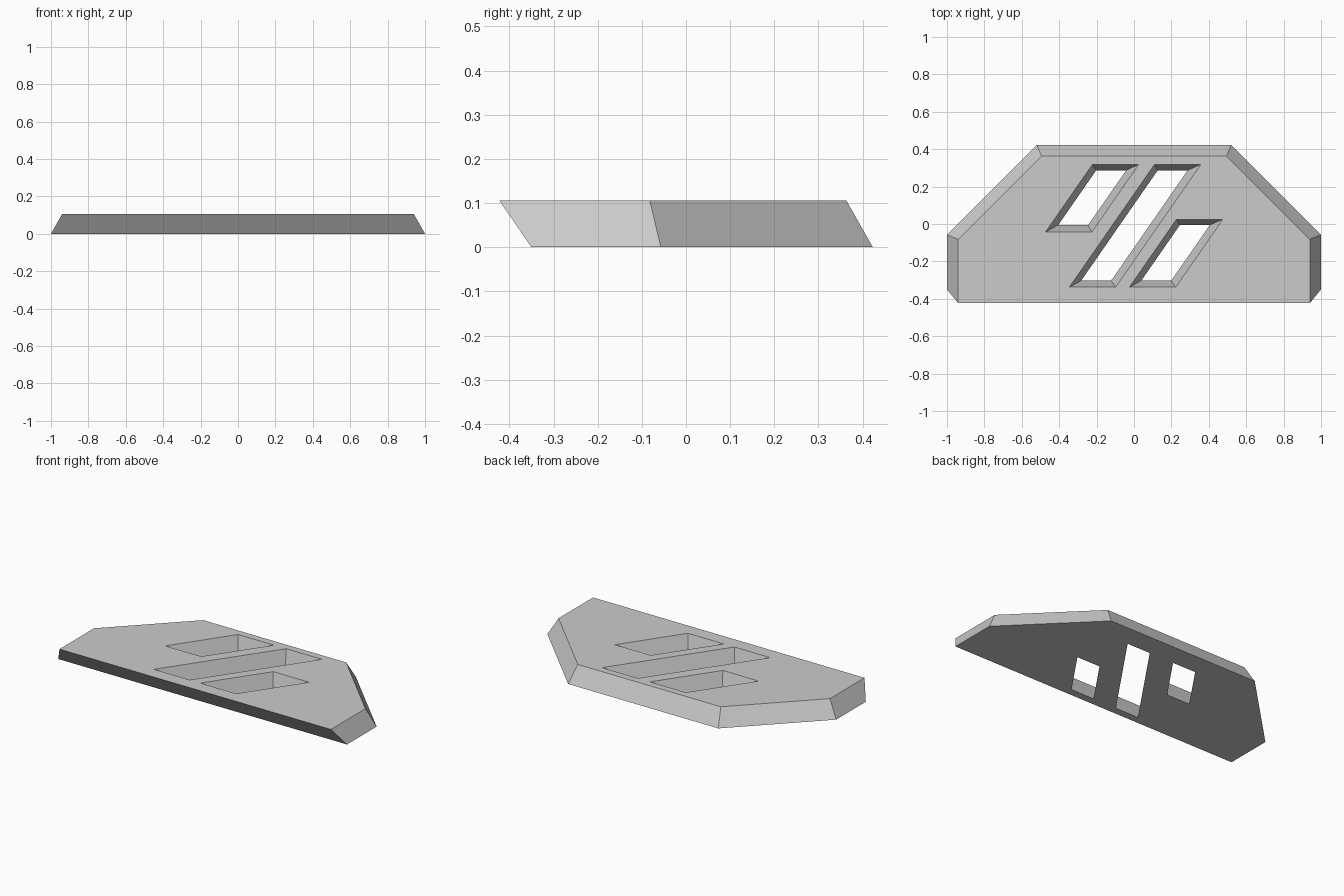
import bpy
import bmesh

HEIGHT = 0.106
SLANT = 0.694       # sideways lean of the slots per unit of depth

cube = bpy.data.objects.get("Cube")
if cube:
    bpy.data.objects.remove(cube, do_unlink=True)

# Material
gray = bpy.data.materials.new("light gray")
gray.use_nodes = True
color = (0.6, 0.6, 0.6, 1)
gray.diffuse_color = color
gray.node_tree.nodes["Principled BSDF"].inputs["Base Color"].default_value = color


def mirrored(half):
    """Close a right-hand half outline across x = 0."""
    return half + [(-x, y) for x, y in reversed(half)]


def slot(left, back, front, width):
    """Slanted parallelogram given its back left corner."""
    shift = (front - back) * SLANT
    return [(left, back), (left + width, back),
            (left + width + shift, front), (left + shift, front)]


bm = bmesh.new()


def ring(points, z):
    verts = [bm.verts.new((x, y, z)) for x, y in points]
    return verts, [bm.edges.new((verts[i - 1], verts[i])) for i in range(len(verts))]


# Bottom and top outline pairs: the plate edge, then the three slots
loops = [
    (mirrored([(1, -0.35), (1, -0.057), (0.52, 0.423)]),
     mirrored([(0.94, -0.423), (0.94, -0.082), (0.495, 0.363)])),
    (slot(-0.202, 0.287, -0.006, 0.16), slot(-0.222, 0.319, -0.043, 0.248)),
    (slot(0.127, 0.287, -0.303, 0.16), slot(0.11, 0.319, -0.338, 0.248)),
    (slot(0.245, -0.006, -0.303, 0.16), slot(0.227, 0.025, -0.338, 0.248)),
]

# Sloping walls between each pair, then the flat faces with openings
bottom_edges, top_edges = [], []
for low, high in loops:
    low_verts, low_edges = ring(low, 0)
    high_verts, high_edges = ring(high, HEIGHT)
    bottom_edges += low_edges
    top_edges += high_edges
    for i in range(len(low)):
        bm.faces.new((low_verts[i - 1], low_verts[i], high_verts[i], high_verts[i - 1]))
for edges, up in ((bottom_edges, -1), (top_edges, 1)):
    bmesh.ops.triangle_fill(bm, edges=edges, use_beauty=True, normal=(0, 0, up))
bmesh.ops.recalc_face_normals(bm, faces=bm.faces)

mesh = bpy.data.meshes.new("slotted_plate")
bm.to_mesh(mesh)
bm.free()
mesh.materials.append(gray)
bpy.context.collection.objects.link(bpy.data.objects.new("slotted_plate", mesh))
